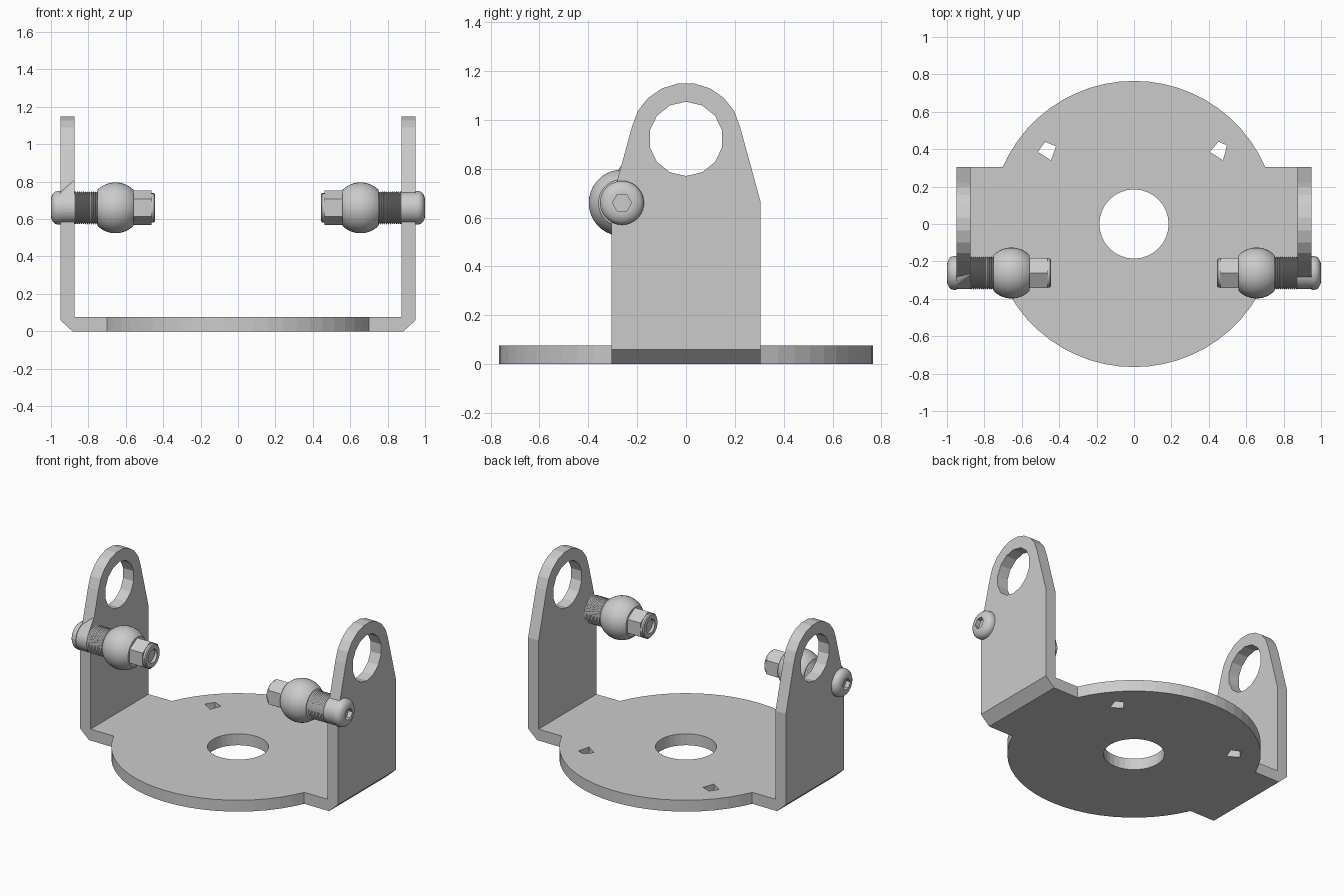
import bpy, bmesh
from math import sin, cos, asin, pi, sqrt, radians
from mathutils import Matrix, Vector

if "Cube" in bpy.data.objects:
    bpy.data.objects.remove(bpy.data.objects["Cube"])

BY, BZ = -0.262, 0.66      # bolt axis
XAX, YAX, ZAX = Vector((1, 0, 0)), Vector((0, 1, 0)), Vector((0, 0, 1))


def add(name, mesh, mirror=False, smooth=False):
    ob = bpy.data.objects.new(name, mesh)
    bpy.context.collection.objects.link(ob)
    if smooth:
        bpy.ops.object.select_all(action='DESELECT')
        ob.select_set(True)
        bpy.context.view_layer.objects.active = ob
        bpy.ops.object.shade_smooth_by_angle(angle=radians(32))
    if mirror:
        ob.modifiers.new("mirror", 'MIRROR').use_mirror_merge = False
    return ob


def arc(cx, cy, r, a0, a1, n):
    return [(cx + r * cos(a0 + (a1 - a0) * i / n), cy + r * sin(a0 + (a1 - a0) * i / n))
            for i in range(n + 1)]


def slab(name, loops, lo, hi, axes, mirror=False):
    """Extrude outline with holes from lo to hi along the third axis."""
    cu = bpy.data.curves.new(name + "_curve", 'CURVE')
    cu.dimensions = '2D'
    cu.fill_mode = 'BOTH'
    cu.extrude = (hi - lo) / 2
    for pts in loops:
        sp = cu.splines.new('POLY')
        sp.points.add(len(pts) - 1)
        for p, (x, y) in zip(sp.points, pts):
            p.co = (x, y, 0, 1)
        sp.use_cyclic_u = True
    tmp = bpy.data.objects.new(name + "_tmp", cu)
    bpy.context.collection.objects.link(tmp)
    dg = bpy.context.evaluated_depsgraph_get()
    me = bpy.data.meshes.new_from_object(tmp.evaluated_get(dg))
    bpy.data.objects.remove(tmp)
    rot = Matrix(axes).transposed().to_4x4()
    me.transform(rot @ Matrix.Translation((0, 0, (lo + hi) / 2)))
    bm = bmesh.new()
    bm.from_mesh(me)
    bmesh.ops.remove_doubles(bm, verts=bm.verts, dist=1e-5)
    bmesh.ops.recalc_face_normals(bm, faces=bm.faces)
    bm.to_mesh(me)
    bm.free()
    for p in me.polygons:
        p.use_smooth = False
    return add(name, me, mirror)


def lathe(name, prof, n=36):
    """Turn (x, r, shape) about the bolt axis; 'y'/'z' = hexagon with corners on that axis."""
    bm = bmesh.new()
    rings = []
    for x, r, *shape in prof:
        ring = []
        for i in range(n):
            a = 2 * pi * i / n
            rr = r
            if shape:
                off = a if shape[0] == 'y' else a + pi / 6
                rr = r * cos(pi / 6) / cos(off % (pi / 3) - pi / 6)
            ring.append(bm.verts.new((x, BY + rr * cos(a), BZ + rr * sin(a))))
        rings.append(ring)
    for a, b in zip(rings, rings[1:]):
        for i in range(n):
            bm.faces.new((a[i], a[(i + 1) % n], b[(i + 1) % n], b[i]))
    bm.faces.new(rings[0])
    bm.faces.new(rings[-1])
    bmesh.ops.recalc_face_normals(bm, faces=bm.faces)
    me = bpy.data.meshes.new(name)
    bm.to_mesh(me)
    bm.free()
    return add(name, me, True, True)


# base plate: disc with two side ears, centre hole and two small holes
R, E = 0.765, 0.305
a = asin(E / R)
outline = (arc(0, 0, R, a, pi - a, 22) + [(-0.875, E), (-0.875, -E)]
           + arc(0, 0, R, pi + a, 2 * pi - a, 22) + [(0.875, -E), (0.875, E)])
slab("base_plate", [outline, arc(0, 0, 0.185, 0, 2 * pi * 31 / 32, 31),
                    [(-0.513, 0.385), (-0.476, 0.44), (-0.417, 0.415), (-0.444, 0.34)],
                    [(0.406, 0.385), (0.452, 0.44), (0.497, 0.42), (0.476, 0.34)]],
     0, 0.076, (XAX, YAX, ZAX))

# side arms and their chamfered bends
arm = ([(-E, 0.06), (E, 0.06), (E, 0.665)] + arc(0, 0.925, 0.226, radians(12), radians(168), 9)
       + [(-E, 0.665)])
slab("side_arm", [arm, arc(0, 0.922, 0.152, pi / 14, pi / 14 + 2 * pi * 13 / 14, 13)],
     0.873, 0.95, (YAX, ZAX, XAX), True)
slab("arm_bend", [[(0.873, 0), (0.885, 0), (0.95, 0.06), (0.873, 0.06)]],
     -E, E, (XAX, ZAX, -YAX), True)

# button head with hex socket
lathe("bolt_head", [(0.95, 0.09), (0.963, 0.09), (0.978, 0.086), (0.989, 0.076), (0.997, 0.06),
                    (1.0, 0.046), (1.0, 0.039, 'y'), (0.97, 0.039, 'y')])
# plain collar through the arm
lathe("bolt_collar", [(0.872, 0.086), (0.951, 0.086)])
# ridged thread
thread = []
for i in range(12):
    x = 0.748 + i * 0.0105
    thread += [(x, 0.081), (x + 0.005, 0.089)]
lathe("bolt_thread", thread + [(0.874, 0.081)])
# truncated ball
ball = []
for i in range(15):
    d = -0.096 + 0.192 * i / 14
    ball.append((0.655 + d, sqrt(0.136 ** 2 - d * d)))
lathe("ball_joint", ball)
# hex nut and hollow shaft end
lathe("hex_nut", [(0.463, 0.092, 'z'), (0.565, 0.092, 'z')])
lathe("shaft_end", [(0.50, 0.045), (0.444, 0.045), (0.444, 0.072), (0.45, 0.078), (0.47, 0.078)])

# left collar has a small web rising to the arm edge
bm = bmesh.new()
for x in (-0.95, -0.873):
    for y, z in arc(BY, BZ, 0.086, 0, 2 * pi * 23 / 24, 23):
        bm.verts.new((x, y, z))
bm.verts.new((-0.873, -0.268, 0.81))
hull = bmesh.ops.convex_hull(bm, input=bm.verts)
bmesh.ops.recalc_face_normals(bm, faces=bm.faces)
me = bpy.data.meshes.new("left_collar_web")
bm.to_mesh(me)
bm.free()
add("left_collar_web", me)
